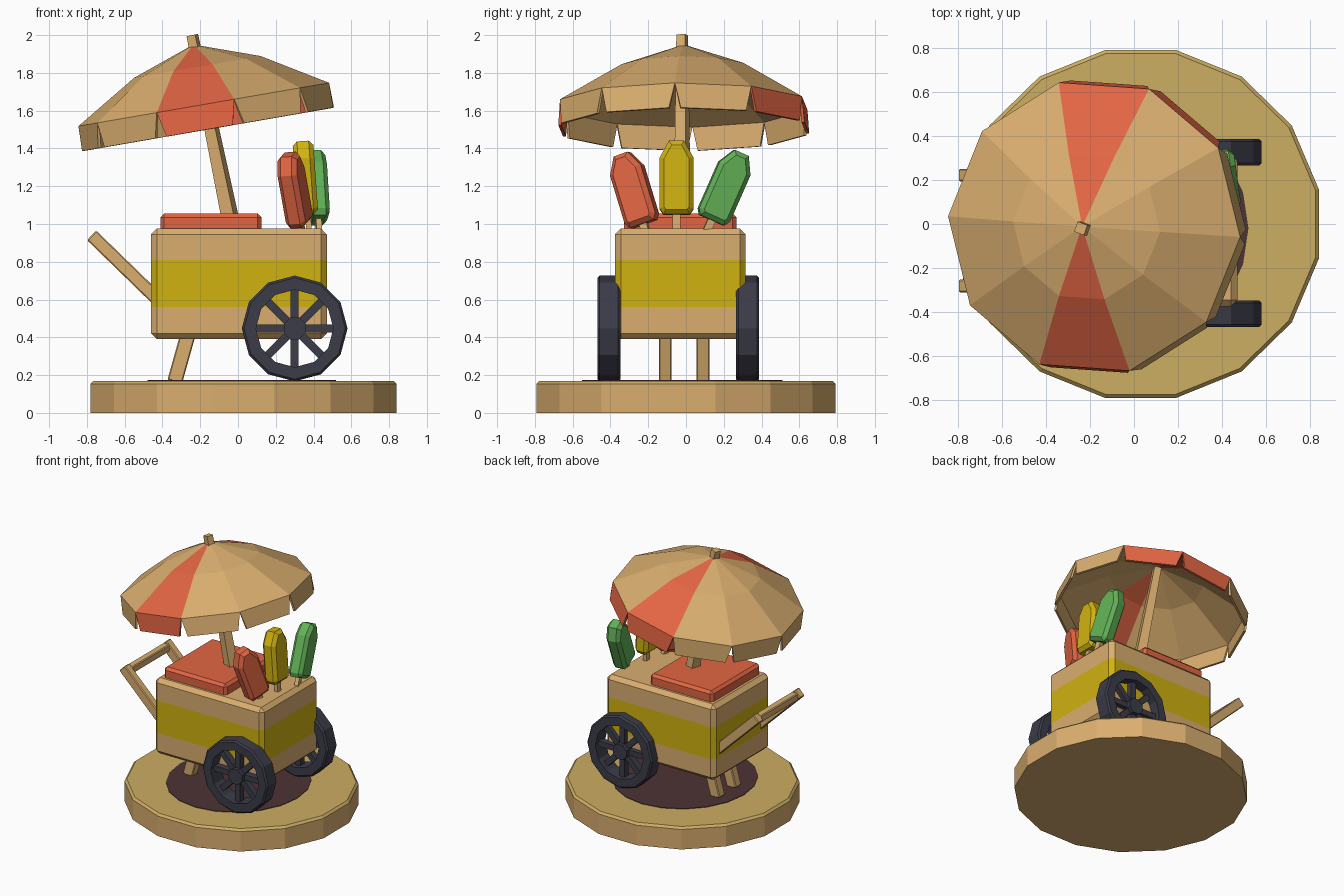
import bpy, bmesh, math
from math import sin, cos, pi, radians
from mathutils import Matrix, Vector

if "Cube" in bpy.data.objects:
    bpy.data.objects.remove(bpy.data.objects["Cube"], do_unlink=True)


def material(name, *rgb):
    lin = [((c / 255 + 0.055) / 1.055) ** 2.4 for c in rgb] + [1.0]
    m = bpy.data.materials.new(name)
    m.use_nodes = True
    m.diffuse_color = lin
    m.node_tree.nodes["Principled BSDF"].inputs["Base Color"].default_value = lin
    return m


WOOD = material("tan wood", 218, 174, 111)
RED = material("coral red", 226, 101, 67)
YELLOW = material("mustard yellow", 208, 178, 16)
GREEN = material("leaf green", 98, 177, 86)
DARK = material("dark slate", 60, 60, 73)
SAND = material("sand", 204, 173, 98)
SHADE = material("dark brown", 77, 50, 52)


def finish(name, bm, mats, matrix=Matrix()):
    mesh = bpy.data.meshes.new(name)
    bm.transform(matrix)
    bm.to_mesh(mesh)
    bm.free()
    for m in mats:
        mesh.materials.append(m)
    ob = bpy.data.objects.new(name, mesh)
    bpy.context.scene.collection.objects.link(ob)
    return ob


def box_bm(size, bevel=0.0):
    bm = bmesh.new()
    bmesh.ops.create_cube(bm, size=1)
    bmesh.ops.scale(bm, vec=size, verts=bm.verts)
    if bevel:
        bmesh.ops.bevel(bm, geom=bm.edges[:], offset=bevel, segments=1, affect='EDGES')
    return bm


def bar(name, a, b, width, depth, mat, bevel=0.006):
    # Box running from a to b
    a, b = Vector(a), Vector(b)
    rot = (b - a).to_track_quat('Z', 'Y').to_matrix().to_4x4()
    bm = box_bm((width, depth, (b - a).length), bevel)
    return finish(name, bm, [mat], Matrix.Translation((a + b) / 2) @ rot)


def ngon(n, rx, ry=None, turn=0.0):
    ry = ry or rx
    return [(rx * cos(turn + 2 * pi * i / n), ry * sin(turn + 2 * pi * i / n)) for i in range(n)]


def prism_bm(outline, height, top_scale=1.0):
    # Outline in the xy plane, raised along z
    bm = bmesh.new()
    low = [bm.verts.new((x, y, 0)) for x, y in outline]
    high = [bm.verts.new((x * top_scale, y * top_scale, height)) for x, y in outline]
    n = len(outline)
    bm.faces.new(low[::-1])
    bm.faces.new(high)
    for i in range(n):
        j = (i + 1) % n
        bm.faces.new((low[i], low[j], high[j], high[i]))
    bm.normal_update()
    return bm


# Round base with a sandy top
bm = prism_bm(ngon(16, 0.826, 0.806, pi / 16), 0.17)
rim = [e for e in bm.edges if all(v.co.z > 0.1 for v in e.verts)]
bmesh.ops.bevel(bm, geom=rim, offset=0.016, segments=1, affect='EDGES')
bm.normal_update()
for f in bm.faces:
    f.material_index = int(f.normal.z > 0.3)
finish("base", bm, [WOOD, SAND], Matrix.Translation((0.03, 0, 0)))
finish("ground_patch", prism_bm(ngon(20, 0.5, 0.53), 0.004), [SHADE],
       Matrix.Translation((0.02, -0.02, 0.17)))

# Cart body with a painted band
MID = -0.03
bm = box_bm((0.93, 0.69, 0.585), 0.03)
bm.transform(Matrix.Translation((0.005, MID, 0.683)))
for z in (0.56, 0.81):
    bmesh.ops.bisect_plane(bm, geom=bm.verts[:] + bm.edges[:] + bm.faces[:],
                           plane_co=(0, 0, z), plane_no=(0, 0, 1))
for f in bm.faces:
    f.material_index = int(0.56 < f.calc_center_median().z < 0.81)
finish("cart_body", bm, [WOOD, YELLOW])

# Lid
finish("lid", box_bm((0.535, 0.595, 0.1), 0.02), [RED],
       Matrix.Translation((-0.143, MID, 1.005)))

# Legs and push handle
for side, s in (("right", -1), ("left", 1)):
    y = MID + 0.02 + s * 0.1
    bar(side + "_leg", (-0.255, y, 0.45), (-0.335, y, 0.165), 0.068, 0.08, WOOD)
    y = MID + s * 0.252
    bar(side + "_handle_bar", (-0.41, y, 0.585), (-0.775, y, 0.94), 0.058, 0.07, WOOD)
bar("handle_grip", (-0.75, MID - 0.25, 0.916), (-0.75, MID + 0.25, 0.916), 0.055, 0.055, WOOD)

# Wheels: rim, hub and spokes
for side, y in (("right", -0.408), ("left", 0.326)):
    place = Matrix.Translation((0.3, y, 0.447)) @ Matrix.Rotation(pi / 2, 4, 'X')
    bm = bmesh.new()
    half = 0.061
    profile = [(0.205, -half), (0.268, -half), (0.28, -half + 0.012),
               (0.28, half - 0.012), (0.268, half), (0.205, half)]
    rings = [[bm.verts.new((x, yy, h)) for x, yy in ngon(12, r)] for r, h in profile]
    for a, b in zip(rings, rings[1:] + rings[:1]):
        for i in range(12):
            j = (i + 1) % 12
            bm.faces.new((a[i], a[j], b[j], b[i]))
    bmesh.ops.recalc_face_normals(bm, faces=bm.faces)
    finish(side + "_wheel_rim", bm, [DARK], place)
    bm = prism_bm(ngon(8, 0.062, turn=pi / 8), 0.11)
    finish(side + "_wheel_hub", bm, [DARK], place @ Matrix.Translation((0, 0, -0.055)))
    for k in range(8):
        bm = box_bm((0.18, 0.043, 0.05))
        finish(f"{side}_spoke_{k + 1}", bm, [DARK],
               place @ Matrix.Rotation(k * pi / 4, 4, 'Z') @ Matrix.Translation((0.13, 0, 0)))

# Leaning pole
foot, tip = Vector((-0.027, -0.02, 0.96)), Vector((-0.242, -0.02, 2.0))
rot = (tip - foot).to_track_quat('Z', 'Y').to_matrix().to_4x4()
bm = prism_bm(ngon(4, 0.052, turn=radians(25)), (tip - foot).length, 0.66)
finish("pole", bm, [WOOD], Matrix.Translation(foot) @ rot)

# Parasol: ten panels with a notched valance
bm = bmesh.new()
N, turn = 10, radians(-4)
apex = bm.verts.new((0, 0, 0))
inner = [bm.verts.new((x, y, -0.12)) for x, y in ngon(N, 0.34, turn=turn)]
outer = [bm.verts.new((x, y, -0.322)) for x, y in ngon(N, 0.675, turn=turn)]
hem = [Vector((x, y, -0.455)) for x, y in ngon(N, 0.687, turn=turn)]
for i in range(N):
    j = (i + 1) % N
    left = bm.verts.new(hem[i].lerp(hem[j], 0.08))
    right = bm.verts.new(hem[i].lerp(hem[j], 0.92))
    faces = [bm.faces.new((apex, inner[i], inner[j])),
             bm.faces.new((inner[i], outer[i], outer[j], inner[j]))]
    flap = bm.faces.new((outer[i], left, right, outer[j]))
    for f in faces:
        f.material_index = int(i in (2, 7))
    flap.material_index = int(i in (1, 2, 7))
parasol = finish("parasol", bm, [WOOD, RED],
                 Matrix.Translation((-0.236, -0.012, 1.95)) @ Matrix.Rotation(radians(-9.8), 4, 'Y'))
solid = parasol.modifiers.new("thickness", 'SOLIDIFY')
solid.thickness = 0.016
solid.offset = -1

# Ice lollies fanned out at the end of the cart
W, H, T = 0.09, 0.39, 0.11
outline = [(-W + 0.02, 0), (W - 0.02, 0), (W, 0.03), (W, H - 0.09), (W - 0.05, H),
           (-W + 0.05, H), (-W, H - 0.09), (-W, 0.03)]
lollies = (("red", RED, (0.33, -0.225, 1.0), 19, -4, -18),
           ("yellow", YELLOW, (0.37, -0.05, 1.05), 0, -4, 0),
           ("green", GREEN, (0.425, 0.135, 1.02), -24, 0, 8))
upright = Matrix(((0, 0, 1, -T / 2), (1, 0, 0, 0), (0, 1, 0, 0), (0, 0, 0, 1)))
for name, mat, spot, lean, pitch, yaw in lollies:
    place = (Matrix.Translation(spot) @ Matrix.Rotation(radians(yaw), 4, 'Z')
             @ Matrix.Rotation(radians(lean), 4, 'X') @ Matrix.Rotation(radians(pitch), 4, 'Y'))
    bm = prism_bm(outline, T)
    faces_edges = [e for e in bm.edges if abs(e.verts[0].co.z - e.verts[1].co.z) < 0.001]
    bmesh.ops.bevel(bm, geom=faces_edges, offset=0.024, segments=1, affect='EDGES')
    finish(name + "_lolly", bm, [mat], place @ upright)
    finish(name + "_lolly_stick", box_bm((0.03, 0.042, 0.16)), [WOOD],
           place @ Matrix.Translation((0, 0, -0.04)))
